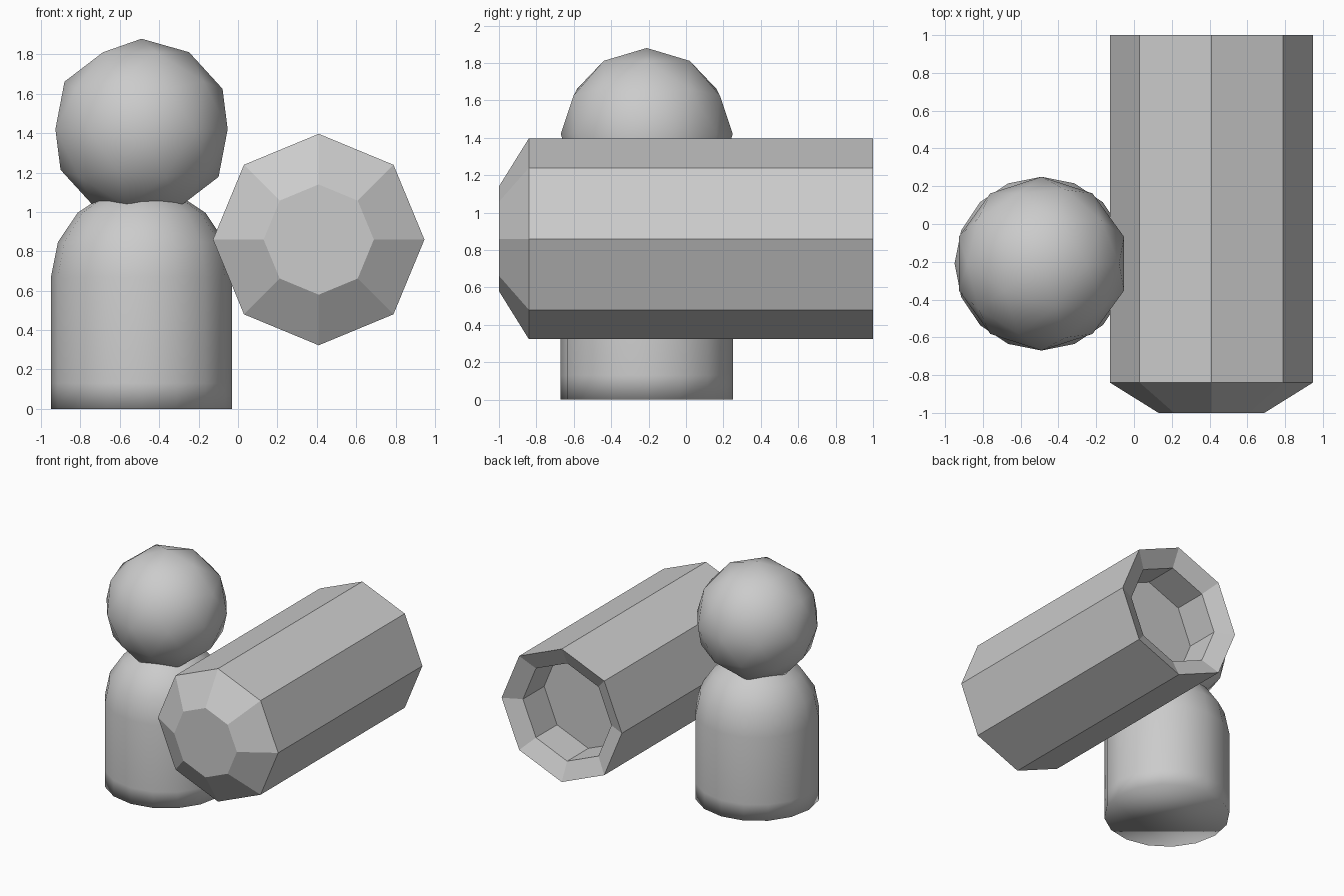
import bpy, bmesh
from math import pi, sin, cos
from mathutils import Matrix

if "Cube" in bpy.data.objects:
    bpy.data.objects.remove(bpy.data.objects["Cube"])


def lathe(name, profile, sides, matrix, smooth=False):
    """Turn (radius, height) points round z; cap open ends, radius 0 makes a pole."""
    bm = bmesh.new()
    rings = []
    for r, h in profile:
        if r == 0:
            rings.append([bm.verts.new((0, 0, h))] * sides)
        else:
            rings.append([bm.verts.new((r * cos(2 * pi * i / sides), r * sin(2 * pi * i / sides), h))
                          for i in range(sides)])
    for a, b in zip(rings, rings[1:]):
        for i in range(sides):
            j = (i + 1) % sides
            bm.faces.new(dict.fromkeys((a[i], a[j], b[j], b[i])))
    for (r, h), ring in ((profile[0], rings[0]), (profile[-1], rings[-1])):
        if r > 0:
            bm.faces.new(ring)
    bm.transform(matrix)
    bmesh.ops.recalc_face_normals(bm, faces=bm.faces)
    for f in bm.faces:
        f.smooth = smooth
    mesh = bpy.data.meshes.new(name)
    bm.to_mesh(mesh)
    bm.free()
    obj = bpy.data.objects.new(name, mesh)
    bpy.context.collection.objects.link(obj)
    return obj


X, Y, R = -0.49, -0.21, 0.46

# Round-topped body with a support loop near its base
dome = [(R * cos(k * pi / 8), 0.67 + R * sin(k * pi / 8)) for k in range(4)]
lathe("body", [(R, 0), (R, 0.13)] + dome + [(0, 0.67 + R)], 16,
      Matrix.Translation((X, Y, 0)), smooth=True)

# Head
bpy.ops.mesh.primitive_ico_sphere_add(subdivisions=2, radius=R, location=(X, Y, 1.42))
head = bpy.context.object
head.name = "head"
bpy.ops.object.shade_smooth()

# Eight-sided barrel: chamfered front, sloped rim and recess at the back
barrel = [(0.28, -1), (0.537, -0.84), (0.537, 1), (0.395, 0.93), (0.395, 0.66)]
lathe("barrel", barrel, 8,
      Matrix.Translation((0.41, 0, 0.86)) @ Matrix.Rotation(-pi / 2, 4, 'X'))
